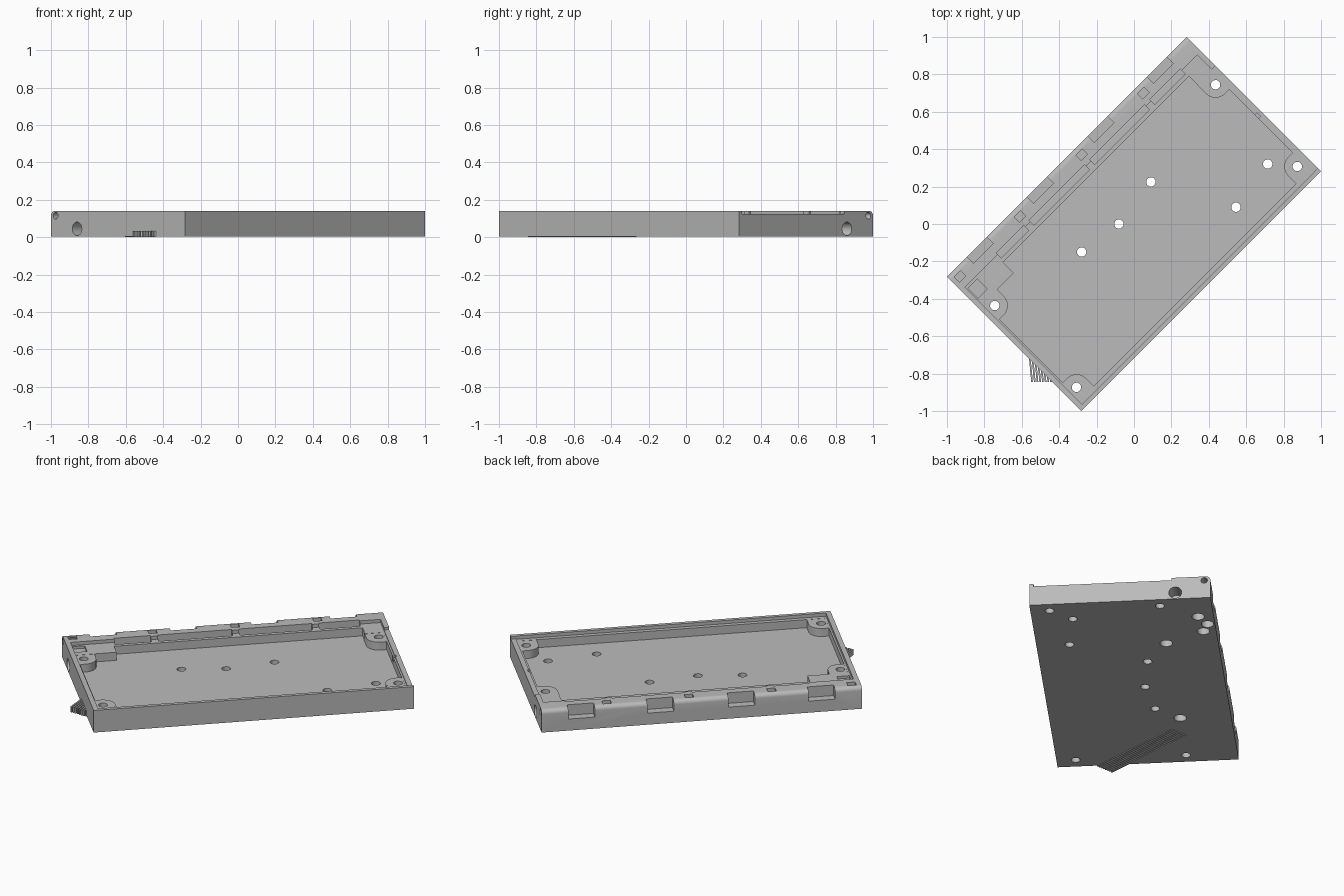
import bpy, bmesh, math
from mathutils import Matrix, Vector

if "Cube" in bpy.data.objects:
    bpy.data.objects.remove(bpy.data.objects["Cube"], do_unlink=True)

grey = bpy.data.materials.new("plain grey")
grey.use_nodes = True
grey.diffuse_color = (0.5, 0.5, 0.5, 1)
grey.node_tree.nodes["Principled BSDF"].inputs["Base Color"].default_value = (0.5, 0.5, 0.5, 1)


def finish(name, bm):
    bmesh.ops.recalc_face_normals(bm, faces=bm.faces)
    mesh = bpy.data.meshes.new(name)
    bm.to_mesh(mesh)
    bm.free()
    mesh.materials.append(grey)
    obj = bpy.data.objects.new(name, mesh)
    bpy.context.collection.objects.link(obj)
    return obj


def add_prism(bm, points, offset):
    """Extrude a closed outline of 3D points along an offset."""
    face = bm.faces.new([bm.verts.new(p) for p in points])
    new = bmesh.ops.extrude_face_region(bm, geom=[face])["geom"]
    bmesh.ops.translate(bm, vec=offset, verts=[g for g in new if isinstance(g, bmesh.types.BMVert)])


def prism(name, outline, z0, z1):
    bm = bmesh.new()
    add_prism(bm, [(x, y, z0) for x, y in outline], (0, 0, z1 - z0))
    return finish(name, bm)


def box(name, x0, x1, y0, y1, z0, z1):
    return prism(name, [(x0, y0), (x1, y0), (x1, y1), (x0, y1)], z0, z1)


def cylinder(name, centre, radius, depth, axis="z"):
    bm = bmesh.new()
    turn = Matrix.Rotation(math.pi / 2, 4, "Y") if axis == "x" else Matrix()
    bmesh.ops.create_cone(bm, cap_ends=True, segments=28, radius1=radius, radius2=radius,
                          depth=depth, matrix=Matrix.Translation(centre) @ turn)
    return finish(name, bm)


def combine(target, tool, operation="DIFFERENCE"):
    """Apply a boolean to the target and discard the tool."""
    tool.hide_render = True
    mod = target.modifiers.new("bool", "BOOLEAN")
    mod.operation, mod.solver, mod.object = operation, "EXACT", tool
    bpy.context.view_layer.objects.active = target
    bpy.ops.object.modifier_apply(modifier=mod.name)
    bpy.data.objects.remove(tool, do_unlink=True)


# Main dimensions, measured along the tray's own length (x) and width (y)
L, W, H, BASE = 0.907, 0.507, 0.14, 0.004
FLOOR, LEDGE = 0.07, 0.12
END, NEAR = 0.868, -0.46

# Tray body: cross-section with a rounded hinge-side edge, swept along the length
R = 0.025
section = [(-W, BASE), (W, BASE)]
for i in range(7):
    a = i * math.pi / 12
    section.append((W - R + R * math.cos(a), H - R + R * math.sin(a)))
section.append((-W, H))
bm = bmesh.new()
add_prism(bm, [(-L, y, z) for y, z in section], (2 * L, 0, 0))
tray = finish("tray", bm)

# Lid ledge and deep cavity
combine(tray, box("ledge_cut", -0.878, 0.878, -0.485, 0.4, LEDGE, 0.3))
cavity = [(-END, NEAR), (END, NEAR), (END, 0.27), (0.767, 0.27), (0.767, 0.35),
          (-0.64, 0.35), (-0.64, 0.27), (-END, 0.27)]
combine(tray, prism("cavity_cut", cavity, FLOOR, 0.3))

# Corner screw bosses
bosses = [(s * 0.835, y) for s in (-1, 1) for y in (0.218, -0.4)]
r = 0.07
for x, y in bosses:
    wall_x = math.copysign(END + 0.005, x)
    wall_y = 0.29 if y > 0 else NEAR - 0.005
    low, top = FLOOR - 0.02, LEDGE - 0.001
    combine(tray, cylinder("boss", (x, y, (low + top) / 2), r, top - low), "UNION")
    combine(tray, box("boss", min(x, wall_x), max(x, wall_x), y - r, y + r, low, top - 0.0002), "UNION")
    combine(tray, box("boss", x - r, x + r, min(y, wall_y), max(y, wall_y), low, top - 0.0004), "UNION")

# Screw holes through the bosses and the floor
floor_holes = [(0.223, 0.095), (-0.057, 0.057), (-0.304, 0.092), (0.732, -0.279), (0.449, -0.322)]
for x, y in bosses + floor_holes:
    combine(tray, cylinder("hole_cut", (x, y, 0.07), 0.025, 0.4))

# Blind pockets in the underside
for x, y, rad in [(0.417, 0.217, 0.035), (-0.42, 0.222, 0.035),
                  (0.697, 0.42, 0.035), (0.61, 0.465, 0.035), (0.533, 0.435, 0.035)]:
    combine(tray, cylinder("pocket_cut", (x, y, 0), rad, 0.09))

# Trough beside the hinge wall, divided by three cross bars
stops = [-0.63, -0.403, 0.057, 0.51, 0.76]
for i in range(4):
    start = stops[i] + (0.02 if i else 0)
    end = stops[i + 1] - (0.02 if i < 3 else 0)
    combine(tray, box("trough_cut", start, end, 0.373, 0.412, 0.09, 0.3))

# Hinge notches and square latch pockets along the back edge
for x in (-0.68, -0.226, 0.233, 0.68):
    combine(tray, box("notch_cut", x - 0.075, x + 0.075, 0.458, 0.6, 0.075, 0.3))
for x in (-0.856, -0.403, 0.064, 0.53):
    combine(tray, box("latch_cut", x - 0.024, x + 0.024, 0.44, 0.48, 0.08, 0.3))

# Hinge pin holes and cable ports at both ends
for s in (-1, 1):
    combine(tray, cylinder("pin_cut", (s * L, 0.472, 0.115), 0.018, 0.14, "x"))
    combine(tray, cylinder("port_cut", (s * L, 0.31, 0.045), 0.036, 0.19, "x"))

# Lowered end wall, its small catch, and a shallow recess in the ledge
combine(tray, box("end_wall_cut", 0.87, 1.1, -0.483, 0.29, 0.125, 0.3))
combine(tray, box("catch_cut", 0.86, 0.885, -0.07, -0.045, 0.09, 0.3))
combine(tray, box("recess_cut", -0.87, -0.8, 0.31, 0.385, 0.105, 0.3))

# The whole tray stands diagonally
tray.data.transform(Matrix.Rotation(math.pi / 4, 4, "Z"))
bpy.ops.object.select_all(action="DESELECT")
tray.select_set(True)
bpy.context.view_layer.objects.active = tray
bpy.ops.object.shade_smooth_by_angle(angle=math.radians(30))

# Ribbed strip set into the underside, its tips reaching past the end wall
bm = bmesh.new()
for i in range(8):
    near = Vector((-0.545 + i * 0.0145, -0.845, 0))
    far = Vector((-0.6 + i * 0.0145, -0.265, 0))
    half = Vector((0.0045, 0, 0))
    add_prism(bm, [near - half, near + half, far + half, far - half], (0, 0, 0.034))
finish("ribbed_strip", bm)
